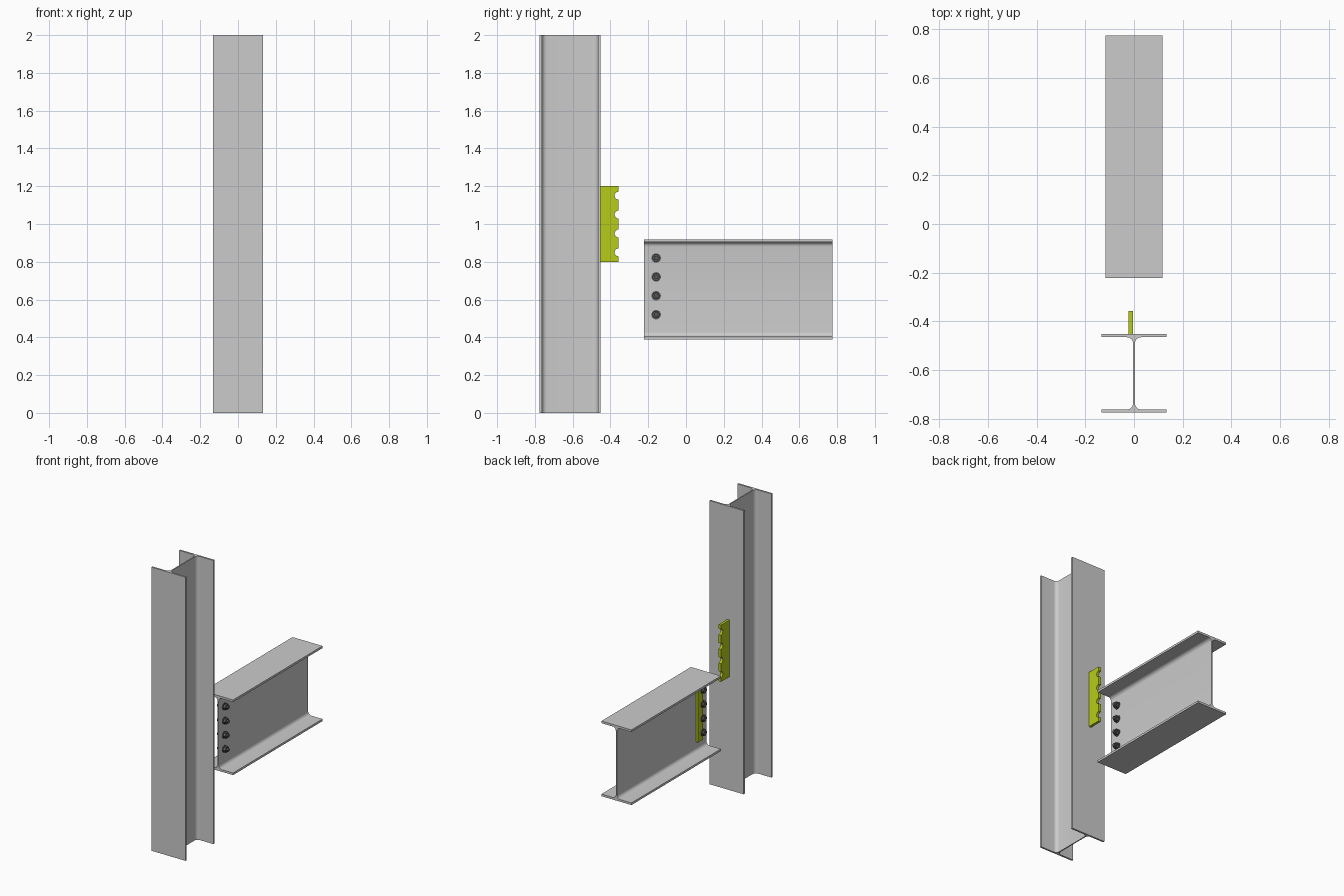
import bpy, bmesh
from math import sin, cos, pi, radians
from mathutils import Vector

if "Cube" in bpy.data.objects:
    bpy.data.objects.remove(bpy.data.objects["Cube"])


def material(name, rgb):
    m = bpy.data.materials.new(name)
    m.diffuse_color = (*rgb, 1)
    m.use_nodes = True
    m.node_tree.nodes["Principled BSDF"].inputs["Base Color"].default_value = m.diffuse_color
    return m


LIME = material("lime_paint", (0.47, 0.60, 0.01))
DARK = material("dark_steel", (0.10, 0.10, 0.10))


def extrude(bm, points, vec):
    """Fill a closed outline and push it along vec."""
    face = bm.faces.new([bm.verts.new(p) for p in points])
    new = bmesh.ops.extrude_face_region(bm, geom=[face])["geom"]
    bmesh.ops.translate(bm, vec=vec, verts=[v for v in new if isinstance(v, bmesh.types.BMVert)])


def finish(bm, name, mat=None):
    bmesh.ops.recalc_face_normals(bm, faces=bm.faces)
    me = bpy.data.meshes.new(name)
    bm.to_mesh(me)
    bm.free()
    ob = bpy.data.objects.new(name, me)
    bpy.context.collection.objects.link(ob)
    if mat:
        me.materials.append(mat)
    bpy.ops.object.select_all(action='DESELECT')
    ob.select_set(True)
    bpy.context.view_layer.objects.active = ob
    bpy.ops.object.shade_smooth_by_angle(angle=radians(31))
    return ob


def i_section(width, depth, flange, web, r, steps=6):
    """Rolled I outline with root fillets, centred on the origin."""
    w, d, t = width / 2, depth / 2, web / 2
    q = [(w, d), (w, d - flange)]
    for i in range(steps + 1):
        a = pi / 2 + i * pi / 2 / steps
        q.append((t + r + r * cos(a), d - flange - r + r * sin(a)))
    right = q + [(x, -y) for x, y in reversed(q)]
    return right + [(-x, y) for x, y in reversed(right)]


# column, standing upright
bm = bmesh.new()
extrude(bm, [(x, y - 0.614, 0) for x, y in i_section(0.266, 0.322, 0.0125, 0.008, 0.025)],
        Vector((0, 0, 2)))
finish(bm, "column")

# beam, running back along y
bm = bmesh.new()
extrude(bm, [(x, -0.222, z + 0.654) for x, z in i_section(0.234, 0.53, 0.015, 0.010, 0.024)],
        Vector((0, 0.997, 0)))
finish(bm, "beam")


# shear tab torn in two along its bolt line
def torn_plate(name, straight_y, torn_y, zc):
    s = 1 if straight_y > torn_y else -1
    r, n = 0.021, 12
    pts = [(straight_y, zc + 0.2), (straight_y, zc - 0.2), (torn_y, zc - 0.2)]
    for k in range(4):
        z = zc - 0.15 + 0.1 * k
        for i in range(n + 1):
            a = -pi / 2 + pi * i / n
            pts.append((torn_y + s * r * cos(a), z + r * sin(a)))
    pts.append((torn_y, zc + 0.2))
    bm = bmesh.new()
    extrude(bm, [(-0.023, y, z) for y, z in pts], Vector((0.018, 0, 0)))
    finish(bm, name, LIME)


BOLT_Y, BOLT_Z = -0.158, 0.67
torn_plate("tab_on_column", -0.453, -0.357, 1.0)
torn_plate("tab_on_beam", -0.102, BOLT_Y, BOLT_Z)


# bolts: (x start, x end, radius, sides)
PARTS = [(-0.040, -0.027, 0.021, 6),   # head
         (-0.027, -0.023, 0.025, 24),  # head washer
         (-0.023, 0.038, 0.012, 24),   # shank
         (0.005, 0.009, 0.025, 24),    # nut washer
         (0.009, 0.027, 0.021, 6)]     # nut
for k in range(4):
    z = BOLT_Z - 0.15 + 0.1 * k
    bm = bmesh.new()
    for x0, x1, r, n in PARTS:
        ring = [(x0, BOLT_Y + r * cos(2 * pi * i / n), z + r * sin(2 * pi * i / n)) for i in range(n)]
        extrude(bm, ring, Vector((x1 - x0, 0, 0)))
    finish(bm, f"bolt_{k + 1}", DARK)
